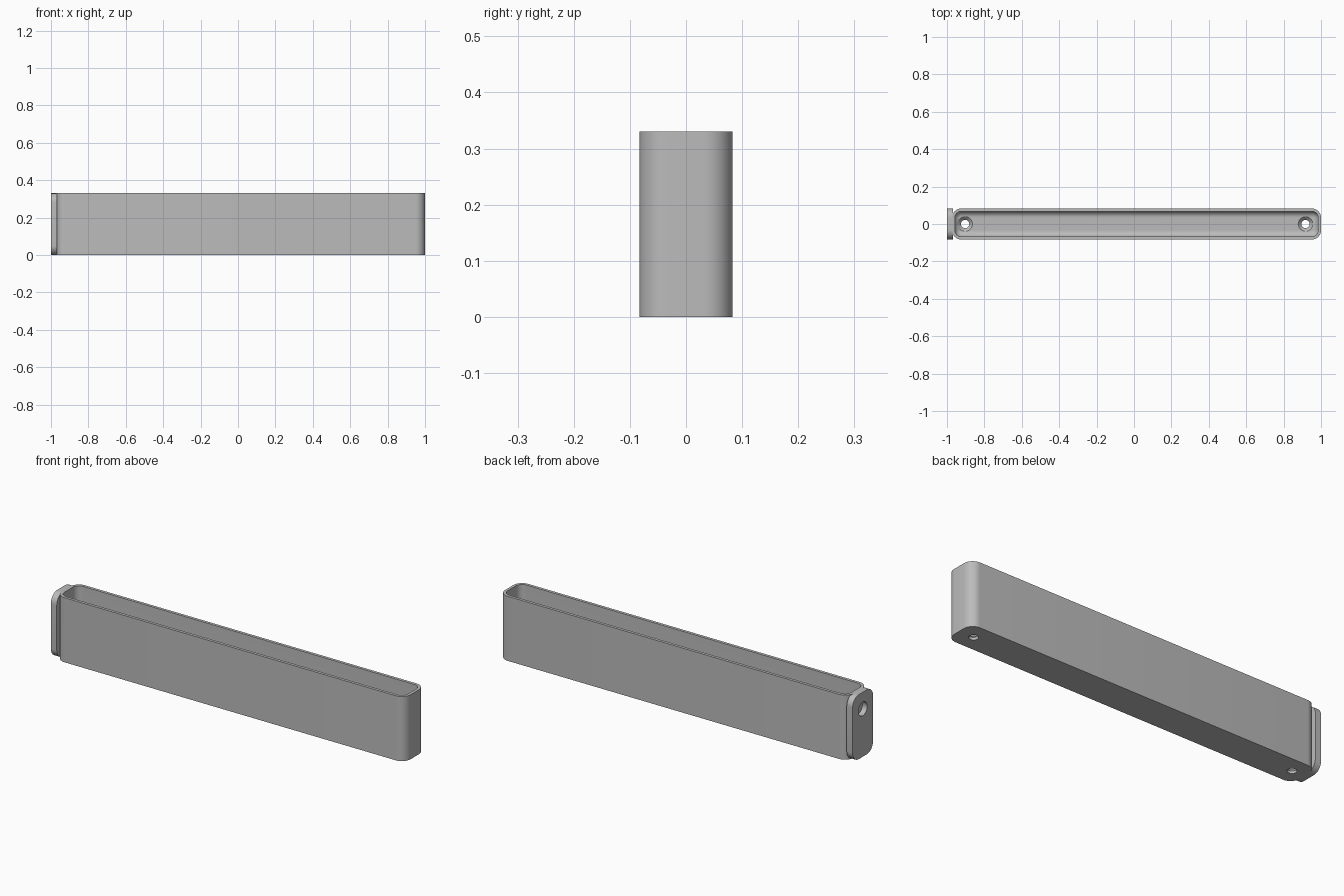
import bpy
import bmesh
import math
from mathutils import Matrix

if "Cube" in bpy.data.objects:
    bpy.data.objects.remove(bpy.data.objects["Cube"], do_unlink=True)

grey = bpy.data.materials.new("plain grey")
grey.use_nodes = True
grey.diffuse_color = (0.5, 0.5, 0.5, 1)
grey.node_tree.nodes["Principled BSDF"].inputs["Base Color"].default_value = (0.5, 0.5, 0.5, 1)

HEIGHT, HALF_W, WALL, FLOOR = 0.33, 0.083, 0.015, 0.03
LEFT, RIGHT, CORNER = -0.973, 1.0, 0.05


def rounded_rect(hx, hy, r, steps=10):
    """Points of a rounded rectangle around the origin."""
    points = []
    for quarter, (sx, sy) in enumerate([(1, 1), (-1, 1), (-1, -1), (1, -1)]):
        for i in range(steps + 1):
            a = math.pi / 2 * (quarter + i / steps)
            points.append((sx * (hx - r) + r * math.cos(a), sy * (hy - r) + r * math.sin(a)))
    return points


def circle(r, steps=40):
    return [(r * math.cos(2 * math.pi * i / steps), r * math.sin(2 * math.pi * i / steps))
            for i in range(steps)]


def loft(name, sections, matrix):
    """Skin a stack of (outline, z) sections and cap both ends."""
    bm = bmesh.new()
    rings = [[bm.verts.new((x, y, z)) for x, y in outline] for outline, z in sections]
    for a, b in zip(rings, rings[1:]):
        for i in range(len(a)):
            j = (i + 1) % len(a)
            bm.faces.new((a[i], a[j], b[j], b[i]))
    bm.faces.new(rings[0][::-1])
    bm.faces.new(rings[-1])
    bmesh.ops.transform(bm, matrix=matrix, verts=bm.verts)
    bmesh.ops.recalc_face_normals(bm, faces=bm.faces)
    mesh = bpy.data.meshes.new(name)
    bm.to_mesh(mesh)
    bm.free()
    mesh.materials.append(grey)
    obj = bpy.data.objects.new(name, mesh)
    bpy.context.collection.objects.link(obj)
    return obj


def cut(obj, cutter):
    mod = obj.modifiers.new("hole", "BOOLEAN")
    mod.operation, mod.solver, mod.object = "DIFFERENCE", "EXACT", cutter
    bpy.context.view_layer.objects.active = obj
    bpy.ops.object.modifier_apply(modifier=mod.name)
    bpy.data.objects.remove(cutter, do_unlink=True)


# Open tray: outer wall, rim, inner wall, filleted floor
mid, half = (LEFT + RIGHT) / 2, (RIGHT - LEFT) / 2
outer = rounded_rect(half, HALF_W, CORNER)


def inner(inset):
    d = WALL + inset
    return rounded_rect(half - d, HALF_W - d, CORNER - d)


fillet = CORNER - WALL - 0.002
sections = [(outer, 0), (outer, HEIGHT), (inner(0), HEIGHT)]
for i in range(9):
    a = math.pi / 2 * i / 8
    sections.append((inner(fillet * (1 - math.cos(a))), FLOOR + fillet * (1 - math.sin(a))))
tray = loft("tray", sections, Matrix.Translation((mid, 0, 0)))

# Countersunk screw holes in the floor
for x in (-0.903, 0.917):
    cutter = loft("screw_hole_cutter",
                  [(circle(0.022), -0.02), (circle(0.022), 0.013),
                   (circle(0.041), FLOOR + 0.002), (circle(0.041), FLOOR + 0.06)],
                  Matrix.Translation((x, 0, 0)))
    cut(tray, cutter)

# Rounded mounting plate on the right-hand end, with a round socket
to_end = Matrix.Translation((-1, 0, HEIGHT / 2)) @ Matrix(
    ((0, 0, 1, 0), (1, 0, 0, 0), (0, 1, 0, 0), (0, 0, 0, 1)))
plate_outline = rounded_rect(HALF_W, HEIGHT / 2, CORNER)
plate = loft("end_plate", [(plate_outline, 0), (plate_outline, 0.033)], to_end)
socket = loft("socket_cutter", [(circle(0.035), -0.02), (circle(0.035), 0.05)],
              to_end @ Matrix.Translation((0, 0.08, 0)))
cut(plate, socket)

for obj in (tray, plate):
    bpy.ops.object.select_all(action="DESELECT")
    obj.select_set(True)
    bpy.context.view_layer.objects.active = obj
    bpy.ops.object.shade_smooth_by_angle(angle=math.radians(30))
